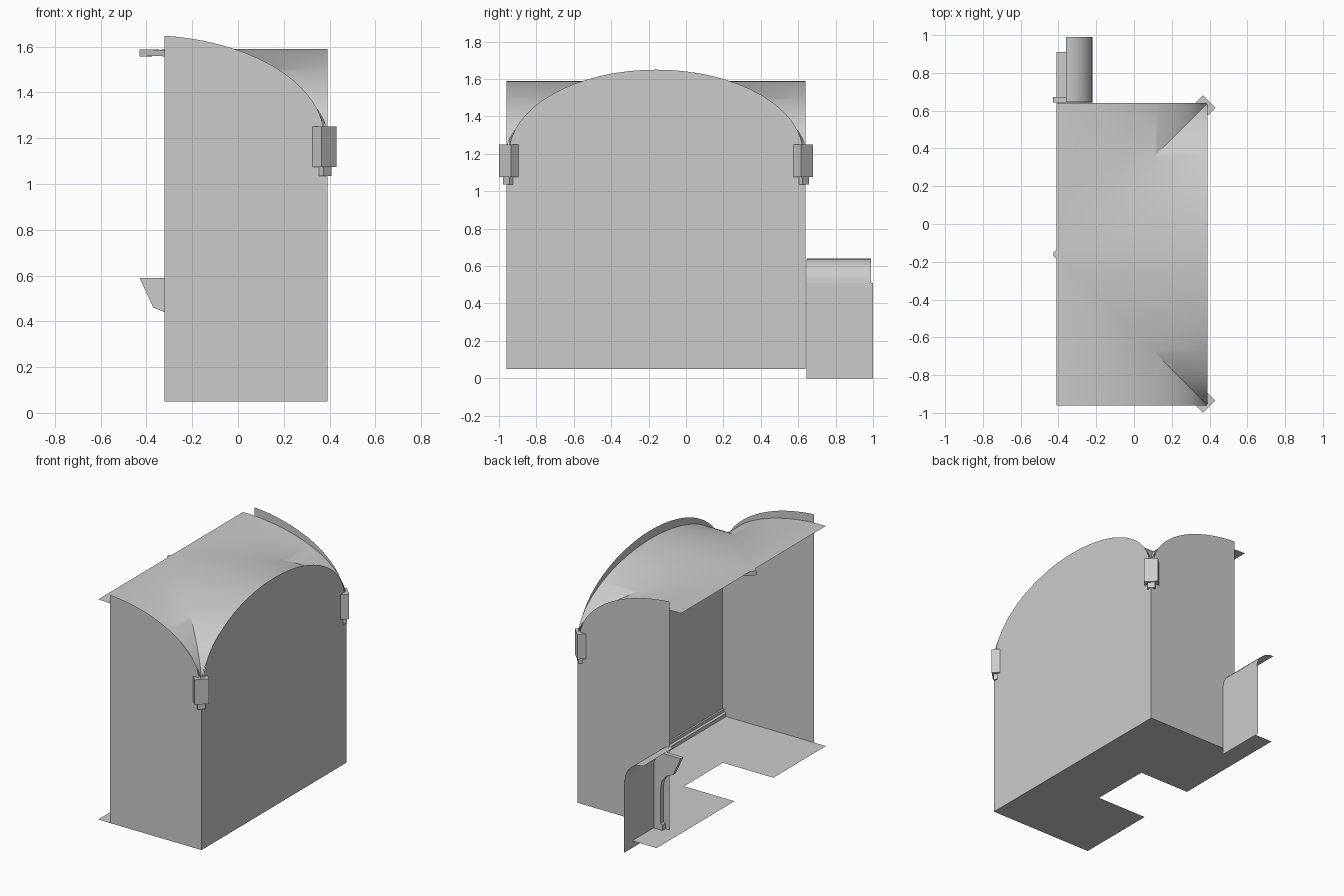
import bpy, bmesh, math
from mathutils import Vector

if "Cube" in bpy.data.objects:
    bpy.data.objects.remove(bpy.data.objects["Cube"])

XC, YC = -0.41, -0.16      # vault centre
R = 0.80                   # half bay
SPRING = 1.20
X0, X1 = -0.32, 0.39       # wall ends
Y0, Y1 = -0.96, 0.64
FLOOR = 0.05


def make(name, polys, smooth=False):
    """Mesh from a list of point polygons."""
    bm = bmesh.new()
    for p in polys:
        bm.faces.new([bm.verts.new(c) for c in p])
    bmesh.ops.remove_doubles(bm, verts=bm.verts, dist=1e-5)
    bmesh.ops.dissolve_degenerate(bm, dist=1e-5, edges=bm.edges)
    me = bpy.data.meshes.new(name)
    bm.to_mesh(me)
    bm.free()
    ob = bpy.data.objects.new(name, me)
    bpy.context.collection.objects.link(ob)
    if smooth:
        bpy.context.view_layer.objects.active = ob
        ob.select_set(True)
        bpy.ops.object.shade_smooth_by_angle(angle=math.radians(30))
        ob.select_set(False)
    return ob


def prism(name, poly, vec, smooth=False):
    """Closed extrusion of a flat polygon."""
    a = [Vector(p) for p in poly]
    b = [p + Vector(vec) for p in a]
    n = len(a)
    sides = [[a[i], a[(i + 1) % n], b[(i + 1) % n], b[i]] for i in range(n)]
    ob = make(name, [a[::-1], b] + sides, smooth)
    bm = bmesh.new()
    bm.from_mesh(ob.data)
    bmesh.ops.recalc_face_normals(bm, faces=bm.faces)
    bm.to_mesh(ob.data)
    bm.free()
    return ob


def sheet(name, line, vec, smooth=True):
    a = [Vector(p) for p in line]
    v = Vector(vec)
    return make(name, [[p, q, q + v, p + v] for p, q in zip(a, a[1:])], smooth)


def arch(d, top, r):
    return SPRING + (top - SPRING) * math.sqrt(max(0, 1 - (d / r) ** 2))


# Walls with arched tops, rising a little above the vault
WR, WTOP, N = 0.787, 1.65, 32
ang = [math.pi / 2 * i / N for i in range(N + 1)]
right = [(YC + WR * math.cos(2 * a), arch(WR * math.cos(2 * a), WTOP, WR)) for a in ang]
make("right_wall", [[(X1, Y0, FLOOR), (X1, Y1, FLOOR), (X1, Y1, SPRING)]
                    + [(X1, y, z) for y, z in right] + [(X1, Y0, SPRING)]])
end_angle = math.acos((X0 - XC) / WR)
side = [(XC + WR * math.cos(end_angle * i / N),
         arch(WR * math.cos(end_angle * i / N), WTOP, WR)) for i in range(N + 1)]
for name, y in (("front_wall", Y0), ("back_wall", Y1)):
    make(name, [[(X0, y, FLOOR), (X1, y, FLOOR), (X1, y, SPRING)]
                + [(x, y, z) for x, z in side]])

# Half groin vault: two end barrels and one right barrel meeting on diagonals
VTOP = 1.59
ds = [R * math.sin(a) for a in ang]
polys = []
for d, e in zip(ds, ds[1:]):
    zd, ze = arch(d, VTOP, R), arch(e, VTOP, R)
    for s in (1, -1):
        quads = ([(XC + d, YC + s * d, zd), (X1, YC + s * d, zd),
                  (X1, YC + s * e, ze), (XC + e, YC + s * e, ze)],
                 [(XC + d, YC + s * d, zd), (XC + e, YC + s * e, ze),
                  (XC + e, YC + s * R, ze), (XC + d, YC + s * R, zd)])
        for q in quads:
            # leave out repeated points at the springing corner
            pts = [p for i, p in enumerate(q)
                   if (Vector(p) - Vector(q[i - 1])).length > 1e-6]
            if len(pts) > 2:
                polys.append(pts if s > 0 else pts[::-1])
make("groin_vault", polys, True)

# Diagonal ribs under the groins
for s, name in ((1, "back_rib"), (-1, "front_rib")):
    w = Vector((-s, 1, 0)).normalized() * 0.017
    rings = []
    for d in [-0.008] + ds[1:]:
        k = min(d, R - 0.025)
        z = arch(d, VTOP - 0.003, R)
        top = Vector((XC + k, YC + s * k, z))
        g = max(d, 0) / R
        k2 = k - 0.03 * g
        low = Vector((XC + k2, YC + s * k2, z - 0.03 * (1 - g)))
        rings.append((top - w, top + w, low + w, low - w))
    faces = [[p[i], p[(i + 1) % 4], q[(i + 1) % 4], q[i]]
             for p, q in zip(rings, rings[1:]) for i in range(4)]
    make(name, faces + [rings[0], rings[-1][::-1]], True)

# Corner corbels, turned 45 degrees
for s, tag in ((1, "back"), (-1, "front")):
    c = Vector((0.378, YC + s * 0.788, 0))
    out = Vector((1, s, 0)).normalized()
    tan = Vector((1, -s, 0)).normalized()
    for part, p, q, z0, z1 in (("block", 0.046, 0.028, 1.075, 1.25),
                               ("foot", 0.025, 0.017, 1.035, 1.075)):
        base = [c + tan * p * i + out * q * j + Vector((0, 0, z0))
                for i, j in ((-1, -1), (1, -1), (1, 1), (-1, 1))]
        prism(f"{tag}_corbel_{part}", base, (0, 0, z1 - z0))

# Floor with a doorway-shaped notch and a tongue into the side niche
make("floor", [[(x, y, FLOOR) for x, y in (
    (-0.41, Y0), (X1, Y0), (X1, Y1), (-0.22, Y1), (-0.22, 0.91), (-0.41, 0.91),
    (-0.41, 0.05), (-0.02, 0.05), (-0.02, -0.38), (-0.41, -0.38))]])

# Stepped baseboard along the right wall
prism("baseboard", [(x, Y0 + 0.002, z) for x, z in (
    (0.388, 0.051), (0.36, 0.051), (0.36, 0.075), (0.375, 0.08), (0.375, 0.1),
    (0.388, 0.1))], (0, 1.596, 0))

# Niche panel with a coved top
sheet("niche_panel", [(-0.22, 0.645, 0), (-0.22, 0.645, 0.51)], (0, 0.355, 0))
sheet("niche_cove", [(-0.36 + 0.14 * math.cos(a), 0.645, 0.51 + 0.13 * math.sin(a))
                     for a in ang[::4]], (0, 0.345, 0))

# Curved bracket at the niche corner
bracket = [(-0.222, 0.05), (-0.29, 0.05), (-0.29, 0.09), (-0.275, 0.095),
           (-0.275, 0.34), (-0.285, 0.395), (-0.32, 0.44), (-0.37, 0.46),
           (-0.43, 0.59), (-0.27, 0.59), (-0.222, 0.515)]
prism("niche_bracket", [(x, 0.643, z) for x, z in bracket], (0, 0.03, 0))
